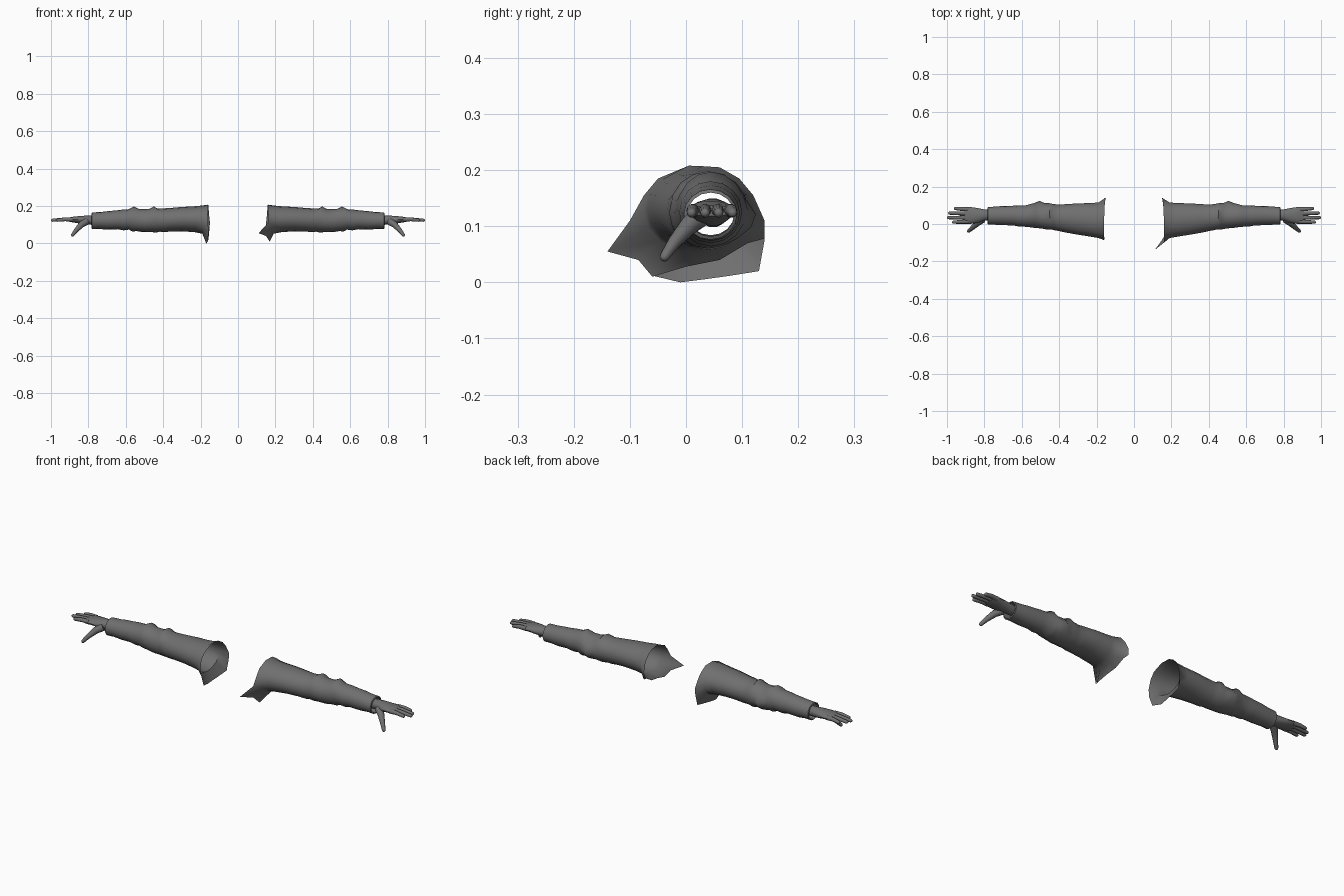
import bpy, bmesh, math
from mathutils import Vector

if "Cube" in bpy.data.objects:
    bpy.data.objects.remove(bpy.data.objects["Cube"])

SIDES = 16
GREY = (0.16, 0.16, 0.16, 1)
cloth = bpy.data.materials.new("plain grey")
cloth.diffuse_color = GREY
cloth.use_nodes = True
cloth.node_tree.nodes["Principled BSDF"].inputs["Base Color"].default_value = GREY


def box_ring(x, y0, y1, z0, z1, n=SIDES):
    """Elliptical cross-section filling the given y and z limits."""
    return [Vector((x,
                    (y0 + y1) / 2 + (y1 - y0) / 2 * math.cos(math.tau * k / n),
                    (z0 + z1) / 2 + (z1 - z0) / 2 * math.sin(math.tau * k / n)))
            for k in range(n)]


def loft(name, rings, side, caps=False):
    """Skin a list of rings; side = -1 mirrors to the right arm."""
    bm = bmesh.new()
    rows = [[bm.verts.new((p.x * side, p.y, p.z)) for p in r] for r in rings]
    n = len(rows[0])
    for a, b in zip(rows, rows[1:]):
        for k in range(n):
            bm.faces.new((a[k], a[(k + 1) % n], b[(k + 1) % n], b[k]))
    if caps:
        bm.faces.new(rows[0])
        bm.faces.new(rows[-1])
        bmesh.ops.recalc_face_normals(bm, faces=bm.faces[:])
    elif side < 0:
        bmesh.ops.reverse_faces(bm, faces=bm.faces[:])
    mesh = bpy.data.meshes.new(name)
    bm.to_mesh(mesh)
    bm.free()
    mesh.materials.append(cloth)
    obj = bpy.data.objects.new(name, mesh)
    bpy.context.collection.objects.link(obj)
    bpy.ops.object.select_all(action='DESELECT')
    obj.select_set(True)
    bpy.context.view_layer.objects.active = obj
    bpy.ops.object.shade_smooth_by_angle(angle=math.radians(50))


def tube(name, points, radii, side, n=10):
    """Tapered limb with a rounded tip along a path."""
    pts = [Vector(p) for p in points]
    way = (pts[-1] - pts[-2]).normalized()
    r = radii[-1]
    pts += [pts[-1] + way * r * 0.6, pts[-1] + way * r * 0.95]
    radii = radii + [r * 0.8, r * 0.35]
    rings = []
    for i, p in enumerate(pts):
        d = (pts[min(i + 1, len(pts) - 1)] - pts[max(i - 1, 0)]).normalized()
        u = d.cross(Vector((0, 0, 1))).normalized()
        v = u.cross(d)
        rings.append([p + radii[i] * (u * math.cos(math.tau * k / n)
                                      + v * math.sin(math.tau * k / n))
                      for k in range(n)])
    loft(name, rings, side, caps=True)


# Sleeve cross-sections: x, front and back limits, bottom and top limits
SLEEVE = [
    (.19, -.075, .115, .052, .203), (.23, -.068, .112, .06, .199),
    (.30, -.057, .110, .065, .195), (.36, -.045, .107, .064, .190),
    (.40, -.037, .104, .060, .187), (.425, -.034, .106, .063, .188),
    (.445, -.030, .110, .058, .198), (.47, -.030, .104, .062, .186),
    (.50, -.024, .104, .060, .183), (.535, -.020, .102, .066, .184),
    (.56, -.016, .106, .064, .197), (.585, -.014, .100, .074, .182),
    (.62, -.012, .100, .070, .180), (.65, -.008, .097, .076, .176),
    (.70, -.006, .096, .074, .173), (.74, -.004, .093, .078, .168),
    (.78, -.004, .091, .076, .166), (.783, .002, .086, .082, .160),
    (.74, .002, .086, .084, .160),
]
# Ragged shoulder rim: shared upper arc, then a different lower arc per arm
RIM_TOP = [(.15, .14, .11), (.155, .12, .155), (.157, .095, .185), (.158, .06, .205),
           (.16, .03, .207), (.16, .005, .208), (.16, -.05, .185), (.162, -.075, .155)]
RIM_LEFT = [(.16, -.10, .11), (.11, -.14, .055), (.15, -.085, .04), (.17, -.06, .01),
            (.165, 0, .028), (.16, .06, .04), (.155, .11, .07), (.15, .14, .078)]
RIM_RIGHT = [(.16, -.086, .11), (.158, -.082, .07), (.16, -.06, .012), (.17, -.01, 0),
             (.168, .03, .005), (.163, .08, .012), (.158, .13, .02), (.153, .14, .075)]


def sleeve(label, side, lower):
    rings = [[Vector(p) for p in RIM_TOP + lower]]
    rings += [box_ring(*s) for s in SLEEVE]
    elbow = Vector((.505, .10, .115))
    for ring in rings[1:-2]:
        for k, p in enumerate(ring):
            # padded elbow and slanted cloth folds
            p.y += .022 * math.exp(-((p - elbow).length / .035) ** 2)
            if .35 < p.x < .75:
                p.x += .008 * math.sin(math.tau * k / SIDES + p.x * 30)
    loft(label + "_sleeve", rings, side)


# Palm cross-sections from wrist to knuckles
PALM = [(.755, .022, .074, .098, .148), (.80, .018, .078, .100, .150),
        (.835, .006, .085, .104, .148), (.87, .001, .090, .110, .145),
        (.895, .001, .090, .114, .141), (.907, .006, .086, .118, .137)]
# Finger: name, knuckle y, tip x, tip y
FINGERS = [("index", .013, .965, .010), ("middle", .034, .992, .034),
           ("ring", .056, .985, .058), ("little", .078, .955, .083)]


def hand(label, side):
    loft(label + "_palm", [box_ring(*s, n=14) for s in PALM], side, caps=True)
    for name, y, tip_x, tip_y in FINGERS:
        tube(f"{label}_{name}_finger",
             [(.885, y, .128), (.925, (y + tip_y) / 2, .129), (tip_x, tip_y, .124)],
             [.012, .0105, .0085], side)
    tube(label + "_thumb",
         [(.81, .025, .118), (.838, .004, .1), (.866, -.022, .07), (.884, -.038, .046)],
         [.02, .017, .012, .009], side)


for label, side, lower in (("left", 1, RIM_LEFT), ("right", -1, RIM_RIGHT)):
    sleeve(label, side, lower)
    hand(label, side)
